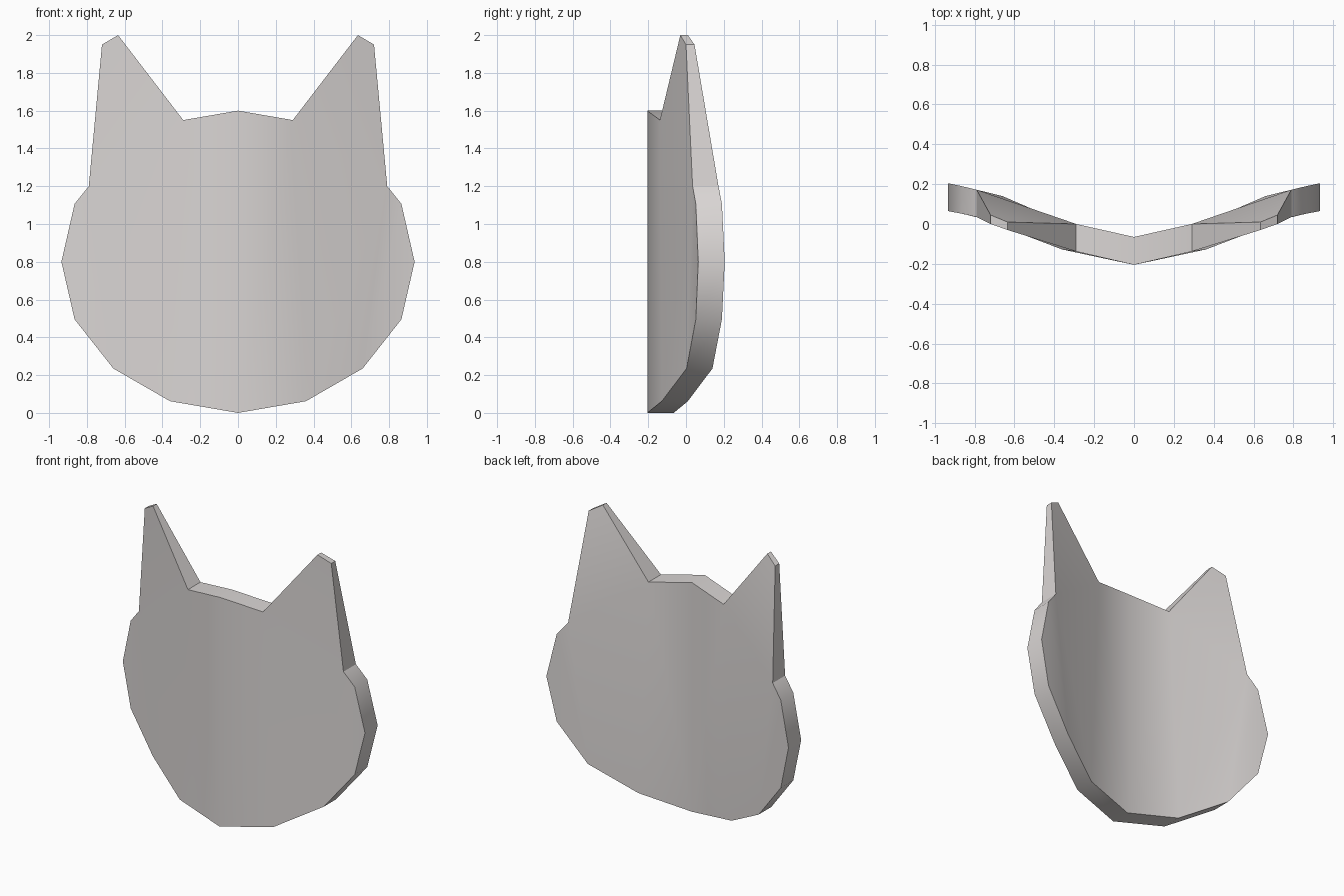
import bpy, bmesh

if "Cube" in bpy.data.objects:
    bpy.data.objects.remove(bpy.data.objects["Cube"])

# one warm light grey for the whole mask
grey = bpy.data.materials.new("warm_light_grey")
grey.diffuse_color = (0.70, 0.67, 0.66, 1)
grey.use_nodes = True
grey.node_tree.nodes["Principled BSDF"].inputs["Base Color"].default_value = grey.diffuse_color

# half outline from bottom centre, round the side, to top centre: x, z, front y, back y
OUTLINE = [(0, 0, -.205, -.065), (.36, .062, -.128, .01), (.66, .235, .003, .14),
           (.865, .495, .052, .19), (.935, .8, .065, .205), (.865, 1.107, .052, .19),
           (.79, 1.2, .035, .172), (.29, 1.55, -.138, 0), (0, 1.6, -.205, -.065)]
EAR = 6  # outline edge that carries the ear

bm = bmesh.new()
front = [bm.verts.new((x, f, z)) for x, z, f, b in OUTLINE]
back = [bm.verts.new((x, b, z)) for x, z, f, b in OUTLINE]

# bent face plates, made of upright columns joining lower and upper outline points
n = len(OUTLINE)
for side in (front, back):
    for i in range(3):
        bm.faces.new((side[i], side[i + 1], side[n - 2 - i], side[n - 1 - i]))
    bm.faces.new(side[3:6])

# rim
for i in range(n - 1):
    if i != EAR:
        bm.faces.new((front[i], front[i + 1], back[i + 1], back[i]))

# ear, lofted from the rim to a small blunt tip
base = [front[EAR], front[EAR + 1], back[EAR + 1], back[EAR]]
tip = [bm.verts.new(p) for p in ((.72, .0, 1.95), (.635, -.03, 2.0),
                                 (.635, .01, 2.0), (.72, .045, 1.95))]
for i in range(4):
    j = (i + 1) % 4
    bm.faces.new((base[i], base[j], tip[j], tip[i]))
bm.faces.new(tip)

# mirror to the other half
half = bm.verts[:] + bm.edges[:] + bm.faces[:]
bmesh.ops.mirror(bm, geom=half, axis='X', merge_dist=0.001)
bmesh.ops.remove_doubles(bm, verts=bm.verts[:], dist=0.001)
bmesh.ops.recalc_face_normals(bm, faces=bm.faces[:])

mesh = bpy.data.meshes.new("eared_mask")
bm.to_mesh(mesh)
bm.free()
mesh.materials.append(grey)
mask = bpy.data.objects.new("eared_mask", mesh)
bpy.context.collection.objects.link(mask)

# smooth bends, sharp rim
bpy.context.view_layer.objects.active = mask
mask.select_set(True)
bpy.ops.object.shade_smooth_by_angle(angle=0.52)
